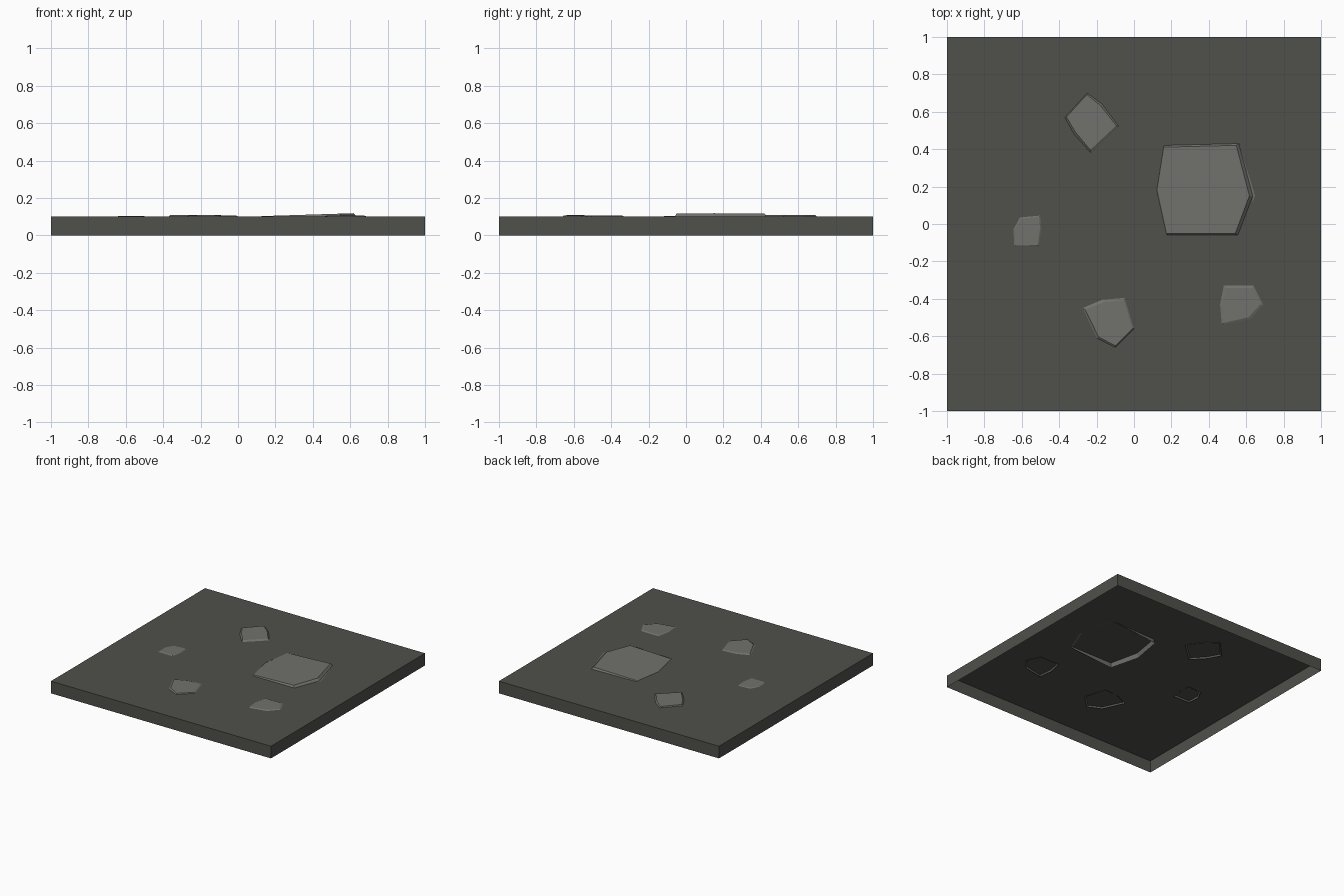
import bpy, bmesh
from mathutils import Vector

if "Cube" in bpy.data.objects:
    bpy.data.objects.remove(bpy.data.objects["Cube"])


def material(name, col):
    m = bpy.data.materials.new(name)
    m.diffuse_color = (*col, 1)
    m.use_nodes = True
    m.node_tree.nodes["Principled BSDF"].inputs["Base Color"].default_value = m.diffuse_color
    return m


DARK = material("dark ground", (0.08, 0.08, 0.07))
GREY = material("grey stone", (0.165, 0.165, 0.15))
TOP = 0.10


def finish(name, bm, mat):
    me = bpy.data.meshes.new(name)
    bm.to_mesh(me)
    bm.free()
    me.materials.append(mat)
    ob = bpy.data.objects.new(name, me)
    bpy.context.collection.objects.link(ob)
    return ob


# ground tile: a thin box that is open underneath
bm = bmesh.new()
bmesh.ops.create_cube(bm, size=1)
for v in bm.verts:
    v.co = Vector((v.co.x * 2, v.co.y * 2, (v.co.z + 0.5) * TOP))
bm.normal_update()
bmesh.ops.delete(bm, geom=[f for f in bm.faces if f.normal.z < -0.5], context='FACES_ONLY')
finish("ground_tile", bm, DARK)


def stone(name, outline, height, tilt=(0, 0), depth=0.01, sink=0, shift=(0, 0), bevel=0.012):
    """Flat stone sunk in the tile: tilted top, flared sides, open bottom."""
    n = len(outline)
    c = sum((Vector(p) for p in outline), Vector((0, 0))) / n
    bm = bmesh.new()
    upper, mid, lower = [], [], []
    for p in outline:
        d = Vector(p) - c
        out = d.normalized()
        q = Vector(p) - out * bevel + Vector(shift)
        z = TOP + height + d.x * tilt[0] + d.y * tilt[1]
        upper.append(bm.verts.new((q.x, q.y, z)))
        mid.append(bm.verts.new((p[0], p[1], TOP)))
        low = Vector(p) + out * 0.012
        lower.append(bm.verts.new((low.x, low.y, TOP - depth + sink * d.x)))
    bm.faces.new(upper)
    for a, b in ((upper, mid), (mid, lower)):
        for i in range(n):
            j = (i + 1) % n
            bm.faces.new((a[i], b[i], b[j], a[j]))
    bmesh.ops.recalc_face_normals(bm, faces=bm.faces)
    top = max(bm.faces, key=lambda f: f.calc_center_median().z)
    if top.normal.z < 0:
        bmesh.ops.reverse_faces(bm, faces=bm.faces)
    finish(name, bm, GREY)


# large stone, tilted up towards +x and sunk deeper on its -x side
stone("large_stone",
      [(.16, .42), (.56, .43), (.635, .15), (.555, -.06), (.175, -.06), (.122, .18)],
      0.010, tilt=(0.03, 0), depth=0.019, sink=0.075, shift=(-.006, 0))

# smaller stones
stone("back_stone",
      [(-.37, .57), (-.25, .70), (-.17, .64), (-.08, .52), (-.23, .38), (-.32, .48)],
      0.009, shift=(-.003, .004))
stone("left_stone",
      [(-.64, -.12), (-.51, -.12), (-.495, -.03), (-.50, .045), (-.61, .035), (-.645, -.03)],
      0.004, bevel=0.008)
stone("front_stone",
      [(-.275, -.45), (-.17, -.405), (-.05, -.395), (0, -.56), (-.10, -.66), (-.20, -.61)],
      0.006, tilt=(-0.01, -0.01), shift=(.003, -.003))
stone("right_stone",
      [(.48, -.33), (.64, -.33), (.69, -.43), (.62, -.51), (.47, -.54), (.46, -.43)],
      0.005, bevel=0.014)
